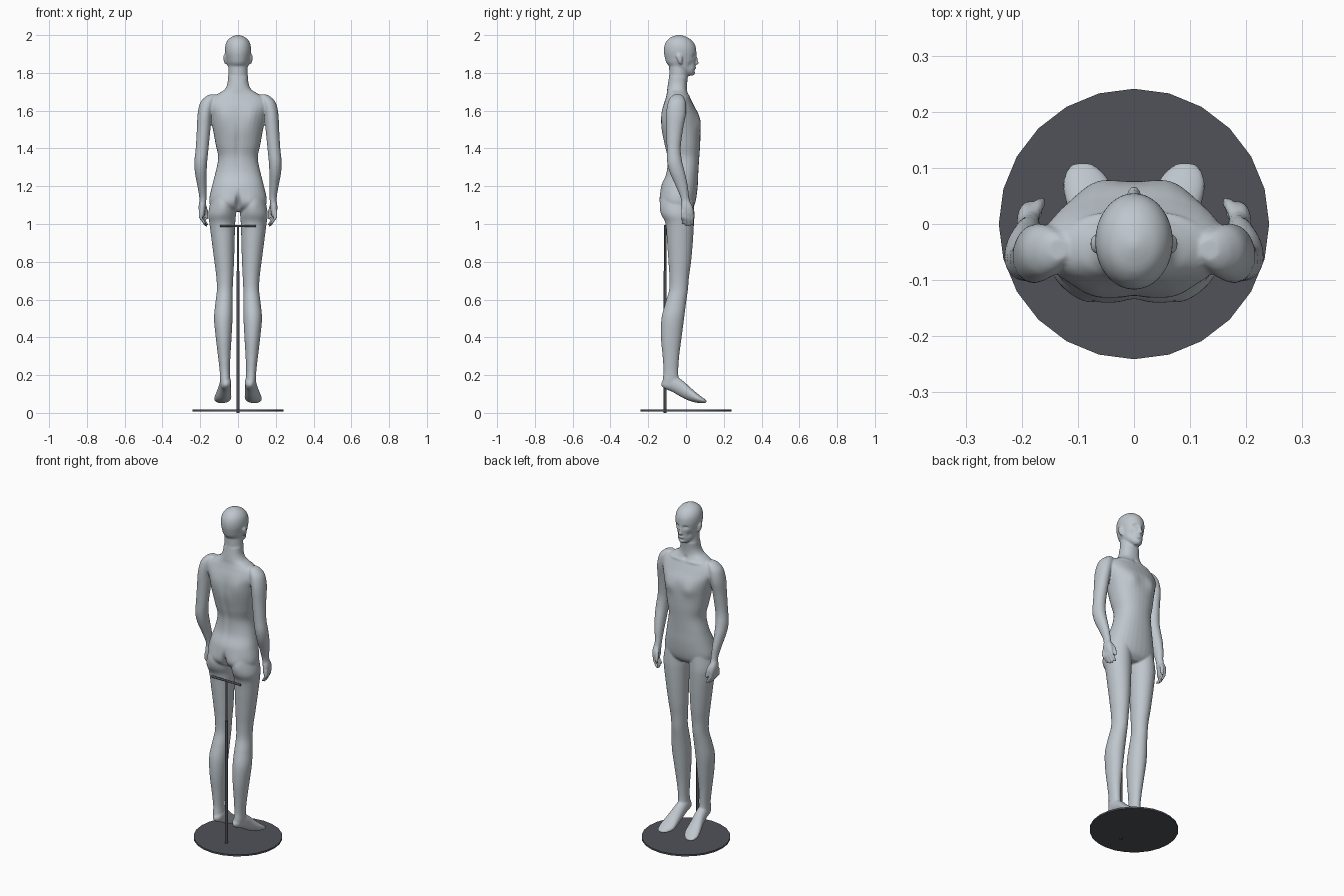
import bpy, bmesh, math
from mathutils import Vector


def material(name, rgb):
    m = bpy.data.materials.new(name)
    m.diffuse_color = (*rgb, 1)
    return m


BODY = material("pale blue grey", (0.52, 0.57, 0.61))
STAND = material("dark metal grey", (0.08, 0.085, 0.10))


def new_object(name, bm, mat):
    bmesh.ops.recalc_face_normals(bm, faces=bm.faces)
    me = bpy.data.meshes.new(name)
    bm.to_mesh(me)
    bm.free()
    me.materials.append(mat)
    ob = bpy.data.objects.new(name, me)
    bpy.context.collection.objects.link(ob)
    return ob


def spline(rows, steps=5):
    """Catmull-Rom through rows of numbers."""
    rows = [Vector(r) for r in rows]
    p = [rows[0]] + rows + [rows[-1]]
    out = []
    for i in range(1, len(p) - 2):
        a, b, c, d = p[i - 1:i + 3]
        for k in range(steps):
            t = k / steps
            out.append(0.5 * (2 * b + (c - a) * t + (2 * a - 5 * b + 4 * c - d) * t * t
                              + (3 * b - a - 3 * c + d) * t ** 3))
    return out + [rows[-1]]


def loft(bm, rows, side=1, along_y=False, power=2.0, n=32):
    """Rows: (station, x, other centre, x radius, other radius); station is z, or y."""
    rings = []
    for s, x, c, rx, rc in spline(rows):
        ring = []
        for k in range(n):
            a = math.tau * k / n
            u, v = math.cos(a), math.sin(a)
            u = math.copysign(abs(u) ** (2 / power), u) * max(rx, 0.001)
            v = math.copysign(abs(v) ** (2 / power), v) * max(rc, 0.001)
            co = (side * (x + u), s, c + v) if along_y else (side * (x + u), c + v, s)
            ring.append(bm.verts.new(co))
        rings.append(ring)
    faces = [bm.faces.new(rings[0]), bm.faces.new(rings[-1][::-1])]
    for r, q in zip(rings, rings[1:]):
        for k in range(n):
            j = (k + 1) % n
            faces.append(bm.faces.new((r[k], q[k], q[j], r[j])))
    bmesh.ops.recalc_face_normals(bm, faces=faces)


bm = bmesh.new()

# Torso
loft(bm, [(1.78, 0, -.04, .053, .05), (1.74, 0, -.045, .057, .051), (1.71, 0, -.047, .073, .053),
          (1.69, 0, -.045, .105, .057), (1.66, 0, -.042, .15, .068), (1.62, 0, -.038, .165, .084),
          (1.57, 0, -.030, .150, .100), (1.50, 0, -.027, .133, .103), (1.42, 0, -.020, .118, .095),
          (1.35, 0, -.015, .105, .085), (1.27, 0, -.020, .120, .085), (1.20, 0, -.035, .138, .097),
          (1.13, 0, -.042, .152, .095), (1.09, 0, -.040, .140, .080), (1.065, 0, -.035, .09, .05)],
     power=2.25)

# Neck and head
loft(bm, [(1.72, 0, -.045, .056, .048), (1.78, 0, -.040, .052, .049), (1.86, 0, -.038, .050, .052)])
loft(bm, [(1.785, 0, .022, .016, .015), (1.80, 0, .010, .034, .036), (1.825, 0, -.013, .050, .062),
          (1.85, 0, -.026, .058, .076), (1.88, 0, -.029, .064, .083), (1.91, 0, -.031, .069, .086),
          (1.94, 0, -.032, .068, .083), (1.965, 0, -.034, .060, .071), (1.985, 0, -.036, .043, .050),
          (1.997, 0, -.037, .019, .022), (2.002, 0, -.037, .002, .002)])
# Nose
loft(bm, [(1.843, 0, .050, .006, .008), (1.850, 0, .053, .012, .015), (1.865, 0, .050, .008, .014),
          (1.895, 0, .046, .006, .010)])

for s in (1, -1):
    # Ear
    loft(bm, [(1.845, .062, -.028, .003, .004), (1.855, .066, -.030, .008, .010),
              (1.885, .070, -.036, .008, .016), (1.900, .069, -.038, .004, .008)], s)
    # Leg
    loft(bm, [(1.15, .078, -.042, .060, .080), (1.06, .084, -.043, .073, .086), (1.0, .083, -.033, .068, .075),
              (.90, .078, -.032, .060, .068), (.80, .073, -.033, .052, .060), (.72, .070, -.036, .045, .052),
              (.65, .070, -.040, .042, .050), (.58, .074, -.055, .046, .055), (.50, .078, -.070, .049, .060),
              (.40, .076, -.078, .042, .055), (.30, .073, -.080, .033, .044), (.22, .070, -.080, .027, .039),
              (.17, .068, -.082, .027, .042), (.135, .067, -.090, .020, .032)], s)
    # Foot on tiptoe
    loft(bm, [(-.130, .064, .152, .008, .010), (-.11, .064, .155, .024, .028), (-.07, .066, .155, .030, .045),
              (-.02, .070, .127, .034, .046), (.02, .076, .100, .040, .037), (.06, .081, .078, .045, .025),
              (.09, .088, .066, .035, .014), (.109, .092, .060, .017, .006)], s, True)
    # Arm
    loft(bm, [(1.685, .135, -.045, .018, .020), (1.67, .147, -.047, .030, .036), (1.64, .162, -.049, .039, .048),
              (1.58, .176, -.053, .038, .052), (1.50, .182, -.060, .036, .044), (1.40, .190, -.065, .034, .037),
              (1.33, .197, -.060, .034, .040), (1.27, .197, -.045, .031, .040), (1.20, .191, -.022, .024, .032),
              (1.14, .186, -.006, .019, .023), (1.10, .187, .002, .018, .026)], s)
    # Palm, fingers and thumb
    loft(bm, [(1.125, .187, -.002, .017, .020), (1.09, .190, .004, .019, .032),
              (1.055, .190, .006, .015, .034), (1.04, .189, .006, .010, .030)], s)
    for i in range(4):
        y, x = -.020 + .0175 * i, .197 - .004 * i
        tip = .985 + (.012, .003, .0, .006)[i]
        loft(bm, [(1.07, x, y, .010, .008), (1.035, x + .002, y, .009, .008),
                  (tip + .02, x - .012, y + .003, .0085, .0075), (tip + .005, x - .021, y + .004, .007, .0065),
                  (tip, x - .024, y + .004, .003, .003)], s, n=12)
    loft(bm, [(1.11, .182, .012, .011, .012), (1.08, .172, .030, .011, .012), (1.05, .166, .038, .009, .009),
              (1.03, .164, .041, .007, .007), (1.024, .164, .041, .003, .003)], s, n=12)

# Blend the parts into one skin
figure = new_object("mannequin_body", bm, BODY)
bpy.context.view_layer.objects.active = figure
figure.select_set(True)
mod = figure.modifiers.new("blend", "REMESH")
mod.mode, mod.voxel_size = "VOXEL", 0.005
mod = figure.modifiers.new("soften", "SMOOTH")
mod.factor, mod.iterations = 0.5, 6
for mod in list(figure.modifiers):
    bpy.ops.object.modifier_apply(modifier=mod.name)

# Soft modelling: (centre, reach, push), applied on both sides
TOUCHES = [
    ((.027, .045, 1.888), (.013, .03, .009), (0, -.010, 0)),     # eye sockets
    ((.027, .042, 1.885), (.008, .03, .004), (0, .005, 0)),      # eyelids
    ((0, .050, 1.826), (.015, .02, .005), (0, .006, 0)),         # lips
    ((0, .045, 1.812), (.018, .02, .005), (0, -.004, 0)),        # below lips
    ((0, .045, 1.797), (.014, .02, .008), (0, .003, 0)),         # chin
    ((.042, .03, 1.84), (.012, .03, .018), (-.003, -.005, 0)),   # cheeks
    ((0, -.12, 1.42), (.016, .05, .14), (0, .008, 0)),           # spine
    ((0, -.14, 1.10), (.012, .06, .045), (0, .030, 0)),          # seat cleft
    ((.070, -.13, 1.10), (.045, .05, .05), (0, -.012, 0)),       # seat
    ((.075, -.12, 1.57), (.04, .05, .06), (0, -.008, 0)),        # shoulder blades
    ((.065, .06, 1.53), (.04, .04, .04), (0, .010, 0)),          # chest
    ((.07, .02, 1.675), (.05, .04, .008), (0, .005, 0)),         # collar bones
    ((0, .02, 1.69), (.014, .04, .012), (0, -.006, 0)),          # throat notch
]
touches = [(Vector((c[0] * s, c[1], c[2])), r, Vector((p[0] * s, p[1], p[2])))
           for c, r, p in TOUCHES for s in ((1, -1) if c[0] else (1,))]
for v in figure.data.vertices:
    move = Vector()
    for c, r, p in touches:
        dz = (v.co.z - c.z) / r[2]
        if abs(dz) < 3:
            d = dz ** 2 + ((v.co.x - c.x) / r[0]) ** 2 + ((v.co.y - c.y) / r[1]) ** 2
            if d < 9:
                move += p * math.exp(-d)
    v.co += move
for p in figure.data.polygons:
    p.use_smooth = True


# Stand
def cylinder(name, radius, length, centre, n=16, along_x=False):
    b = bmesh.new()
    bmesh.ops.create_cone(b, cap_ends=True, segments=n, radius1=radius, radius2=radius, depth=length)
    ob = new_object(name, b, STAND)
    ob.location = centre
    if along_x:
        ob.rotation_euler.y = math.pi / 2
    bpy.context.view_layer.objects.active = ob
    bpy.ops.object.select_all(action="DESELECT")
    ob.select_set(True)
    bpy.ops.object.shade_smooth_by_angle(angle=math.radians(40))


cylinder("base_disc", .241, .010, (0, 0, .013), 24)
cylinder("lower_pole", .008, .75, (0, -.11, .375))
cylinder("upper_pole", .006, .26, (0, -.11, .865))
cylinder("cross_bar", .006, .19, (0, -.11, .99), 12, True)
